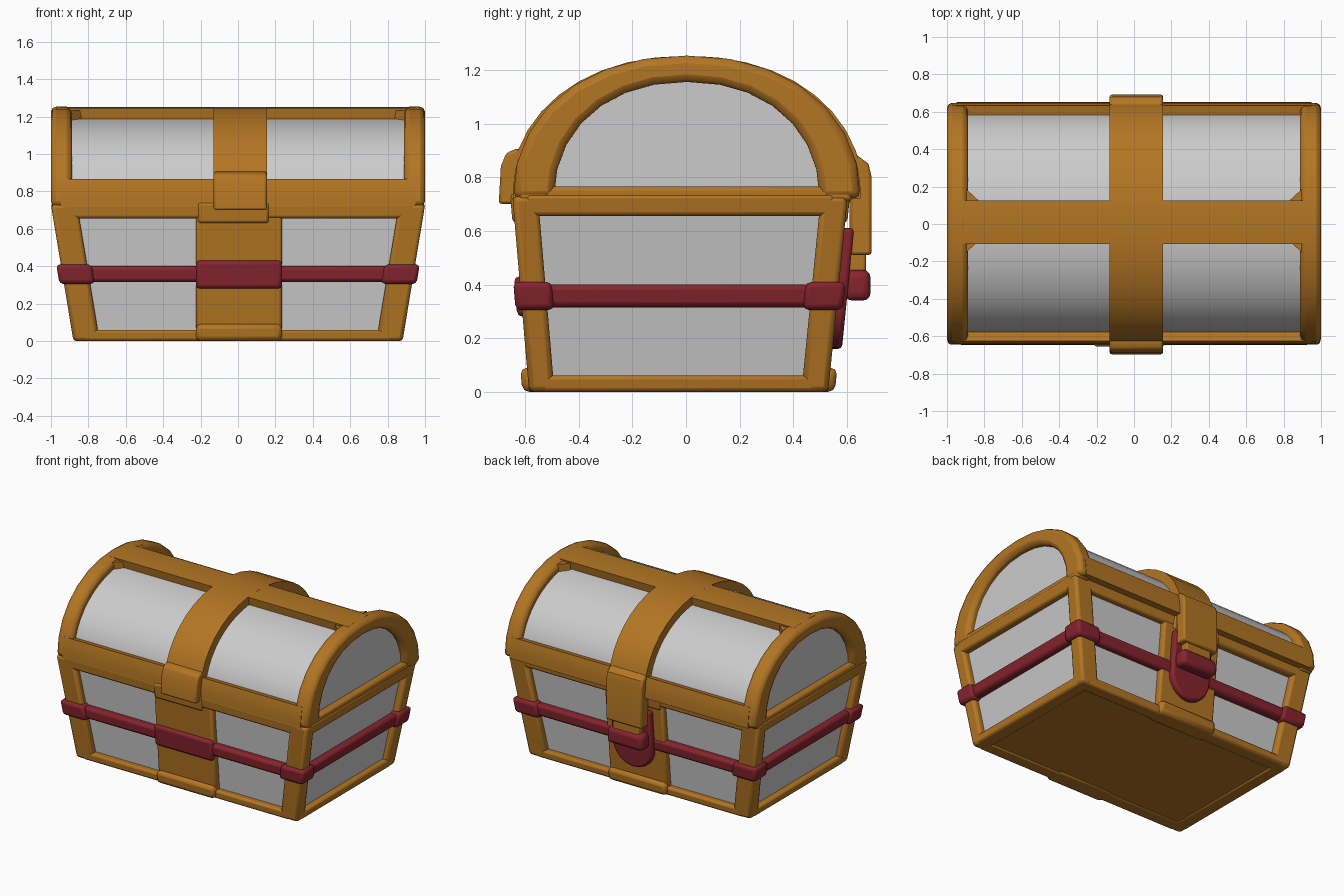
import bpy, bmesh
from math import sin, cos, pi

if "Cube" in bpy.data.objects:
    bpy.data.objects.remove(bpy.data.objects["Cube"])

def material(name, rgb):
    m = bpy.data.materials.new(name)
    m.diffuse_color = (*rgb, 1)
    m.use_nodes = True
    m.node_tree.nodes["Principled BSDF"].inputs["Base Color"].default_value = m.diffuse_color
    return m

GOLD = material("bronze", (0.45, 0.18, 0.017))
RED = material("dark_red", (0.24, 0.018, 0.027))

def finish(name, bm, mat, bevel=0.0, segs=2):
    bmesh.ops.recalc_face_normals(bm, faces=bm.faces)
    me = bpy.data.meshes.new(name)
    bm.to_mesh(me)
    bm.free()
    ob = bpy.data.objects.new(name, me)
    bpy.context.collection.objects.link(ob)
    if mat:
        me.materials.append(mat)
    if bevel:
        b = ob.modifiers.new("bevel", 'BEVEL')
        b.width, b.segments, b.limit_method = bevel, segs, 'ANGLE'
        b.angle_limit = 0.7
    return ob

def loft(name, rings, mat=None, bevel=0.0, segs=2):
    """Solid between matching rings of points."""
    bm = bmesh.new()
    vs = [[bm.verts.new(p) for p in r] for r in rings]
    n = len(vs[0])
    bm.faces.new(vs[0])
    bm.faces.new(vs[-1])
    for a, b in zip(vs, vs[1:]):
        for i in range(n):
            bm.faces.new((a[i], a[(i + 1) % n], b[(i + 1) % n], b[i]))
    return finish(name, bm, mat, bevel, segs)

def rect(x0, x1, y0, y1, z):
    return [(x0, y0, z), (x1, y0, z), (x1, y1, z), (x0, y1, z)]

def box(name, x, y, z, mat=None, bevel=0.0, segs=2):
    return loft(name, [rect(*x, *y, z[0]), rect(*x, *y, z[1])], mat, bevel, segs)

def wall(z):
    """Half width, front y and back y of the tapered body at height z."""
    return 0.88 + 0.165 * z, -0.585 - 0.085 * z, 0.53 + 0.1 * z

def body_slab(name, side, z0, z1, out, depth, x=None, mat=GOLD, bevel=0.015):
    """Slab lying on one sloped side of the body."""
    rings = []
    for z in (z0, z1):
        h, f, b = wall(z)
        xs = x or (-h + 0.06, h - 0.06)
        if side == 'front':
            r = rect(*xs, f - out, f + depth, z)
        elif side == 'back':
            r = rect(*xs, b - depth, b + out, z)
        elif side == 'right':
            r = rect(h - depth, h + out, f + 0.05, b - 0.05, z)
        else:
            r = rect(-h - out, -h + depth, f + 0.05, b - 0.05, z)
        rings.append(r)
    return loft(f"{side}_{name}", rings, mat, bevel)

# Body panels and floor
def inset(z, d):
    h, f, b = wall(z)
    return rect(-h + d, h - d, f + d, b - d, z)

loft("body_panels", [inset(0.04, 0.045), inset(0.72, 0.045)])
loft("floor_plate", [inset(0.008, 0.03), inset(0.05, 0.03)], GOLD)

# Corner posts and their red wraps
def corner(name, sx, back, z0, z1, grow, mat, bevel):
    rings = []
    for z in (z0, z1):
        h, f, b = wall(z)
        xs = sorted((sx * (h + grow), sx * (h - 0.14 - grow)))
        ys = (b - 0.1 - grow, b + grow) if back else (f - grow, f + 0.095 + grow)
        rings.append(rect(*xs, *ys, z))
    loft(name, rings, mat, bevel)

for sx, sn in ((-1, "left"), (1, "right")):
    for back in (0, 1):
        tag = f"{'back' if back else 'front'}_{sn}"
        corner(tag + "_post", sx, back, 0, 0.73, 0, GOLD, 0.02)
        corner(tag + "_strap_wrap", sx, back, 0.305, 0.41, 0.024, RED, 0.02)

# Rails and straps on all four sides
for side in ('front', 'back', 'left', 'right'):
    body_slab("bottom_rail", side, 0, 0.06, 0, 0.1)
    body_slab("top_rail", side, 0.655, 0.735, 0.0, 0.1)
    body_slab("strap", side, 0.315, 0.4, 0.005, 0.08, mat=RED, bevel=0.02)

# Centre posts and foot plates
CX = (-0.225, 0.235)
for side in ('front', 'back'):
    body_slab("centre_post", side, 0.02, 0.7, -0.004, 0.08, CX)
    body_slab("foot_plate", side, 0, 0.09, 0.025, 0.12, CX, bevel=0.025)
    body_slab("hinge_plate", side, 0.63, 0.74, 0.008, 0.08, (-0.215, 0.165))
body_slab("strap_wrap", 'front', 0.28, 0.43, 0.02, 0.08, CX, RED, 0.02)

# Arched lid
BASE = 0.72
def arc_pt(a, b, t):
    c, s = cos(t), max(sin(t), 0)
    y = a * abs(c) ** 0.93 * (1 if c > 0 else -1)
    return 0.003 + y, BASE + b * s ** 0.93

def arch(name, x0, x1, outer, inner=None, t0=0, t1=pi, n=14, mat=GOLD, bevel=0.0):
    ts = [t0 + (t1 - t0) * i / n for i in range(n + 1)]
    prof = [arc_pt(*outer, t) for t in ts]
    if inner:
        prof += [arc_pt(*inner, t) for t in reversed(ts)]
    return loft(name, [[(x, y, z) for y, z in prof] for x in (x0, x1)], mat, bevel)

OUT, IN = (0.648, 0.533), (0.495, 0.435)
arch("lid_panel", -0.95, 0.95, (0.598, 0.473), mat=None, n=24)
arch("lid_right_arch", 0.888, 1.0, OUT, IN, bevel=0.028)
arch("lid_left_arch", -1.0, -0.888, OUT, IN, bevel=0.028)
arch("lid_front_rail", -0.95, 0.95, OUT, (0.56, 0.46), pi - 0.25, pi, 4)
arch("lid_back_rail", -0.95, 0.95, OUT, (0.56, 0.46), 0, 0.25, 4)
arch("lid_ridge", -0.95, 0.95, (0.64, 0.531), (0.56, 0.45), pi / 2 - 0.17, pi / 2 + 0.15, 4)
arch("lid_centre_band", -0.13, 0.155, (0.66, 0.532), (0.55, 0.44), n=20)
for sx, sn in ((-1, "left"), (1, "right")):
    xs = sorted((sx * 0.89, sx * 0.995))
    box(f"lid_{sn}_base_rail", xs, (-0.625, 0.62), (0.71, 0.765), GOLD, 0.015)
    # Small gussets where the ridge meets the end arch
    for y0, y1 in ((-0.09, -0.15), (0.125, 0.185)):
        tri = [(sx * 0.895, y0), (sx * 0.83, y0), (sx * 0.895, y1)]
        loft(f"lid_{sn}_gusset", [[(x, y, z) for x, y in tri] for z in (1.17, 1.232)], GOLD)

# Front hinge and rear hasp
BX = (-0.13, 0.155)
def side_profile(name, x, pts, mat, bevel):
    loft(name, [[(v, y, z) for y, z in pts] for v in x], mat, bevel)

side_profile("front_hinge", BX, [(-0.58, 0.70), (-0.698, 0.70), (-0.69, 0.84),
             (-0.67, 0.89), (-0.635, 0.905), (-0.58, 0.9)], GOLD, 0.012)
side_profile("back_hasp", BX, [(0.61, 0.51), (0.692, 0.51), (0.692, 0.8), (0.68, 0.85),
             (0.64, 0.88), (0.58, 0.88), (0.58, 0.72), (0.61, 0.72)], GOLD, 0.012)
box("hasp_tongue", (-0.09, 0.115), (0.61, 0.67), (0.4, 0.53), GOLD, 0.01)
box("lock_knob", BX, (0.59, 0.688), (0.34, 0.455), RED, 0.03, 3)

# Shield-shaped lock plate with a round bottom, leaning with the back wall
shield = [(0.17, 0.61), (-0.145, 0.61)]
shield += [(0.0125 - 0.1575 * cos(pi * i / 12), 0.32 - 0.16 * sin(pi * i / 12)) for i in range(13)]
loft("lock_plate", [[(x, wall(z)[2] + d, z) for x, z in shield] for d in (-0.04, 0.035)],
     RED, 0.015)

# Smooth shading with sharp edges kept
for ob in bpy.context.collection.objects:
    ob.select_set(True)
    bpy.context.view_layer.objects.active = ob
bpy.ops.object.shade_smooth_by_angle(angle=0.6)
